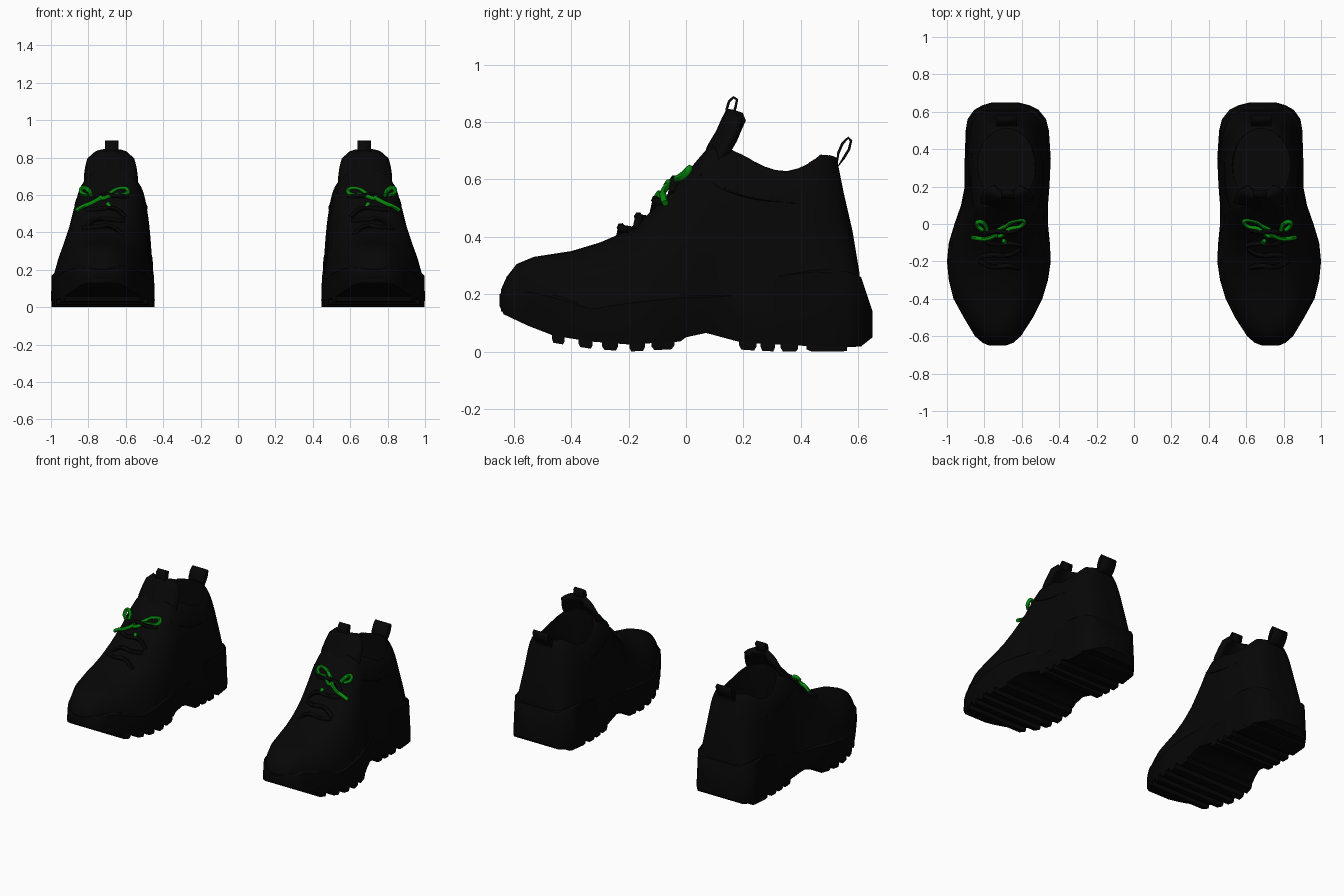
import bpy, bmesh, math
from mathutils import Vector

if "Cube" in bpy.data.objects:
    bpy.data.objects.remove(bpy.data.objects["Cube"])


def material(name, rgb):
    m = bpy.data.materials.new(name)
    m.diffuse_color = (*rgb, 1)
    m.use_nodes = True
    m.node_tree.nodes["Principled BSDF"].inputs["Base Color"].default_value = m.diffuse_color
    return m


BLACK = material("black_leather", (0.002, 0.002, 0.002))
RUBBER = material("black_rubber", (0.0018, 0.0018, 0.0018))
GREEN = material("green_lace", (0.002, 0.25, 0.004))

# Plan outline: y, inner x, outer x
OUTLINE = [(-.65, .685, .775), (-.635, .645, .81), (-.60, .605, .85), (-.5, .54, .91),
           (-.4, .49, .965), (-.3, .46, .99), (-.2, .445, 1.0), (-.1, .45, .99),
           (0, .46, .96), (.1, .46, .925), (.2, .452, .905), (.35, .445, .905),
           (.5, .455, .9), (.56, .47, .89), (.61, .51, .855), (.635, .56, .81), (.65, .62, .76)]
# Sole profile: y, bottom z, top z
SOLE = [(-.65, .16, .2), (-.635, .13, .21), (-.55, .09, .22), (-.46, .055, .2), (-.33, .035, .16),
        (-.2, .025, .18), (-.02, .035, .2), (0, .05, .2), (.07, .065, .2), (.2, .03, .21),
        (.26, .028, .22), (.32, .025, .275), (.45, .018, .29), (.56, .015, .28),
        (.61, .018, .26), (.65, .05, .14)]
# Upper profile: y, top z, top half width, top centre x, cross-section roundness
UPPER = [(-.645, .215, .06, .73, .75), (-.625, .26, .08, .73, .75), (-.59, .305, .105, .73, .75),
         (-.53, .33, .15, .73, .72), (-.4, .35, .2, .73, .7), (-.3, .38, .21, .73, .7),
         (-.23, .41, .21, .725, .7), (-.15, .46, .21, .715, .68), (-.08, .53, .2, .705, .63),
         (0, .62, .195, .69, .57), (.05, .68, .19, .685, .5), (.09, .725, .18, .682, .48),
         (.2, .70, .19, .68, .4), (.35, .66, .192, .68, .38), (.47, .70, .165, .68, .48),
         (.525, .675, .13, .68, .6), (.55, .55, .135, .682, .6), (.58, .42, .13, .685, .6),
         (.605, .27, .13, .69, .6)]


def look(table, y):
    """Linear lookup in a table keyed by its first column."""
    if y <= table[0][0]:
        return table[0][1:]
    for a, b in zip(table, table[1:]):
        if y <= b[0]:
            t = (y - a[0]) / (b[0] - a[0])
            return [p + (q - p) * t for p, q in zip(a[1:], b[1:])]
    return table[-1][1:]


def finish(ob, mat, angle=35):
    ob.data.materials.clear()
    ob.data.materials.append(mat)
    bpy.ops.object.select_all(action='DESELECT')
    ob.select_set(True)
    bpy.context.view_layer.objects.active = ob
    bpy.ops.object.shade_smooth_by_angle(angle=math.radians(angle))
    ob.modifiers.new("pair", 'MIRROR')
    return ob


def loft(name, rings, closed=True, caps=True):
    """Skin consecutive rings of points."""
    bm = bmesh.new()
    vs = [[bm.verts.new(p) for p in r] for r in rings]
    n = len(rings[0])
    for a, b in zip(vs, vs[1:]):
        for i in range(n if closed else n - 1):
            j = (i + 1) % n
            bm.faces.new((a[i], a[j], b[j], b[i]))
    if caps:
        bm.faces.new(vs[0])
        bm.faces.new(vs[-1])
    bmesh.ops.recalc_face_normals(bm, faces=bm.faces)
    me = bpy.data.meshes.new(name)
    bm.to_mesh(me)
    bm.free()
    ob = bpy.data.objects.new(name, me)
    bpy.context.collection.objects.link(ob)
    return ob


def tube(name, pts, r, mat, cyclic=False):
    cu = bpy.data.curves.new(name, 'CURVE')
    cu.dimensions = '3D'
    cu.bevel_depth, cu.bevel_resolution, cu.resolution_u = r, 1, 6
    cu.use_fill_caps = True
    sp = cu.splines.new('BEZIER')
    sp.bezier_points.add(len(pts) - 1)
    for bp, p in zip(sp.bezier_points, pts):
        bp.co = p
        bp.handle_left_type = bp.handle_right_type = 'AUTO'
    sp.use_cyclic_u = cyclic
    ob = bpy.data.objects.new(name, cu)
    bpy.context.collection.objects.link(ob)
    bpy.ops.object.select_all(action='DESELECT')
    ob.select_set(True)
    bpy.context.view_layer.objects.active = ob
    bpy.ops.object.convert(target='MESH')
    return finish(bpy.context.object, mat, 60)


# Upper: cross-sections blended from the foot outline to the collar
def upper_ring(y, n=28):
    zt, ht, ct, p = look(UPPER, y)
    xl, xr = look(OUTLINE, y)
    cb, hb, zb = (xl + xr) / 2, (xr - xl) / 2 - .006, .14
    ring = []
    for i in range(n + 1):
        a = math.pi * i / n
        u = math.copysign(abs(math.cos(a)) ** p, math.cos(a))
        v = abs(math.sin(a)) ** p
        c, h = cb + (ct - cb) * v, hb + (min(ht, hb) - hb) * v
        ring.append((c + h * u, y, zb + (zt - zb) * v))
    return ring


ys = sorted({r[0] for r in UPPER} | {-.35, -.46, -.56, .14, .27, .41})
upper = loft("upper", [upper_ring(y) for y in ys])

# Foot opening
cavity = []
for z, cx, hx, y0, y1 in [(.3, .685, .155, .07, .53), (.5, .683, .16, .09, .53),
                          (.66, .68, .155, .115, .51), (.95, .68, .165, .115, .515)]:
    cavity.append([(cx + hx * math.cos(k * math.tau / 32),
                    (y0 + y1) / 2 + (y1 - y0) / 2 * math.sin(k * math.tau / 32), z) for k in range(32)])
cutter = loft("opening_cutter", cavity)
cutter.hide_render = True
mod = upper.modifiers.new("opening", 'BOOLEAN')
mod.operation, mod.object, mod.solver = 'DIFFERENCE', cutter, 'EXACT'
bpy.context.view_layer.objects.active = upper
bpy.ops.object.modifier_apply(modifier="opening")
bpy.data.objects.remove(cutter)
finish(upper, BLACK, 40)

# Sole: walls lean in towards the lip
rings = []
for y in sorted({r[0] for r in OUTLINE} | {r[0] for r in SOLE}):
    xl, xr = look(OUTLINE, y)
    zb, zt = look(SOLE, y)
    d = min(.012, (zt - zb) * .3)
    lean = .012 if y > .1 else .004
    rings.append([(xl + .004, y, zb), (xl, y, zb + d), (xl + lean, y, zt - d), (xl + lean + .012, y, zt),
                  (xr - lean - .012, y, zt), (xr - lean, y, zt - d), (xr, y, zb + d), (xr - .004, y, zb)])
finish(loft("sole", rings), RUBBER)

# Tread bars
for y, w in [(-.445, .045), (-.35, .05), (-.265, .055), (-.17, .055), (-.08, .08),
             (.215, .06), (.285, .05), (.36, .06), (.49, .14)]:
    bar = []
    for s, inset in ((-1, True), (-.75, False), (.75, False), (1, True)):
        yy = y + s * w / 2
        xl, xr = look(OUTLINE, yy)
        zb = look(SOLE, yy)[0]
        low = max(0, zb - (.012 if inset else .025))
        bar.append([(xl + .002, yy, low), (xl + .002, yy, zb + .02),
                    (xr - .002, yy, zb + .02), (xr - .002, yy, low)])
    finish(loft("tread_bar", bar), RUBBER)

# Padded tongue
rows = []
for y, z, h in [(.05, .6, .135), (.09, .71, .135), (.12, .76, .128), (.14, .805, .115), (.158, .838, .075)]:
    rows.append([(.68 + h * k / 5, y + .045 * (k / 5) ** 2, z - .02 * (k / 5) ** 2) for k in range(-5, 6)])
tongue = loft("tongue", rows, closed=False, caps=False)
sol = tongue.modifiers.new("padding", 'SOLIDIFY')
sol.thickness, sol.offset = .035, 0
finish(tongue, BLACK, 40)


# Pull loops: folded ribbon
def pull_loop(name, path, cx, half):
    ob = loft(name, [[(x, y, z) for y, z in path] for x in (cx - half, cx + half)], caps=False)
    s = ob.modifiers.new("fabric", 'SOLIDIFY')
    s.thickness, s.offset = .009, 0
    finish(ob, BLACK, 50)


pull_loop("tongue_pull", [(.145, .81), (.142, .845), (.15, .872), (.165, .886), (.178, .878),
                          (.172, .85), (.16, .815)], .675, .035)
pull_loop("heel_pull", [(.525, .64), (.53, .69), (.545, .725), (.565, .745), (.575, .735),
                        (.568, .705), (.55, .675)], .68, .055)

# Collar seam on both sides of the ankle
for side in (0, 1):
    pts = []
    for y, z in [(.05, .61), (.12, .585), (.22, .54), (.38, .5)]:
        ring = upper_ring(y)
        half = ring[:15] if side else ring[:13:-1]
        pts.append(min(half, key=lambda q: abs(q[2] - z)))
    tube("collar_seam", pts, .004, BLACK)

# Black lacing across the throat
for i, y in enumerate((-.215, -.155, -.095, -.03)):
    zt, _, c, _ = look(UPPER, y)
    k = .02 if i % 2 else -.02
    tube("lace_row", [(c - .105, y + k, zt - .015 + k), (c - .05, y - .01, zt + .01),
                      (c + .05, y - .01, zt + .01), (c + .105, y - k, zt - .015 - k)], .013, BLACK)

# Green bow
K = Vector((.735, -.06, .583))
tube("bow_loop_inner", [K, (.69, -.01, .605), (.64, .018, .632), (.59, .018, .628),
                        (.605, -.01, .603), (.66, -.025, .602)], .012, GREEN, True)
tube("bow_loop_outer", [(.785, -.035, .598), (.80, .0, .625), (.83, .012, .638), (.838, -.005, .615),
                        (.81, -.035, .60)], .012, GREEN)
tube("bow_tail_outer", [K, (.79, -.08, .555), (.83, -.078, .538), (.865, -.072, .517)], .012, GREEN)
tube("bow_tail_inner", [(.697, -.088, .555), (.69, -.1, .538), (.685, -.098, .52)], .012, GREEN)
tube("bow_knot", [K + Vector((-.01, 0, .006)), K + Vector((.01, 0, -.006))], .014, GREEN)
